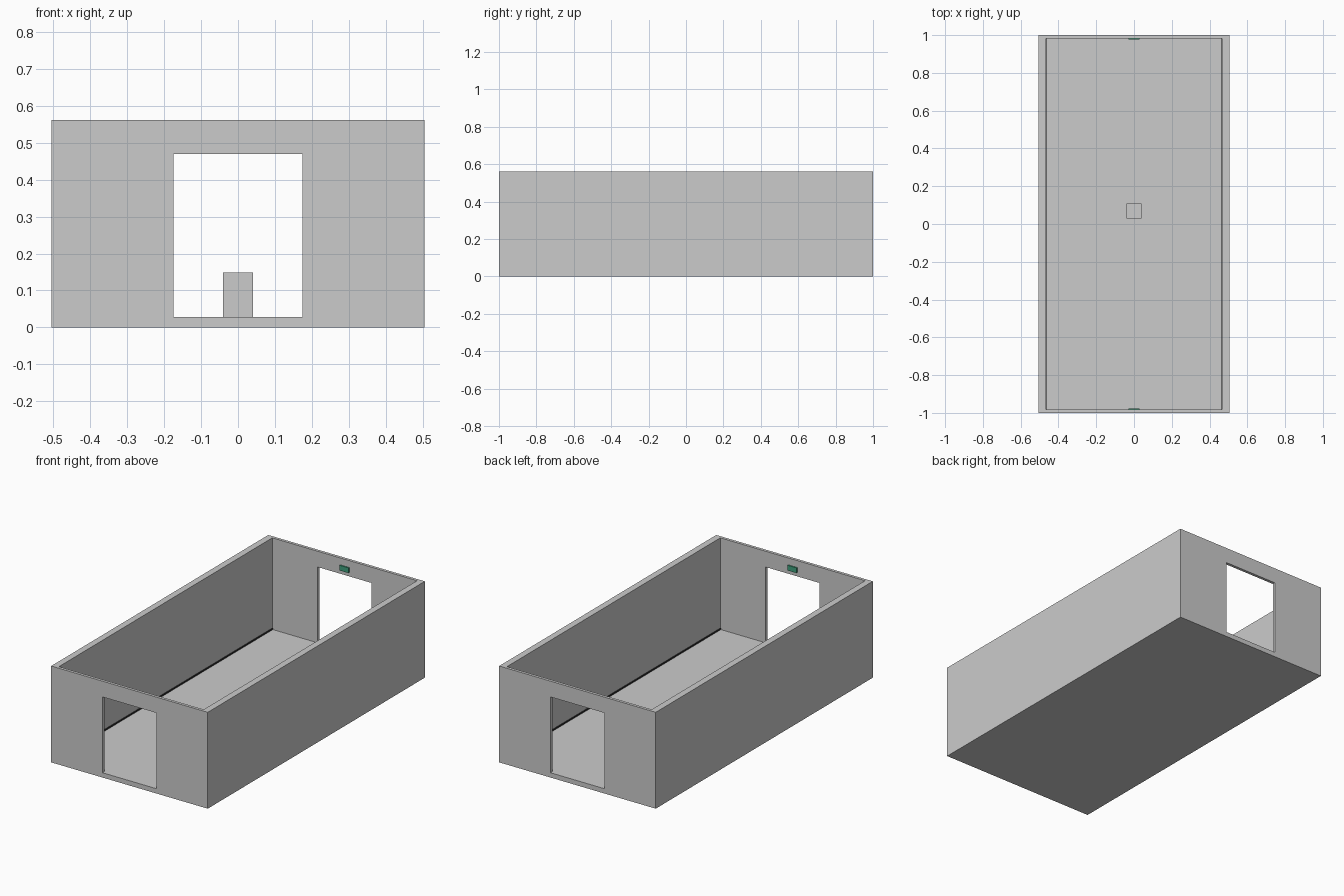
import bpy, bmesh

if "Cube" in bpy.data.objects:
    bpy.data.objects.remove(bpy.data.objects["Cube"])

W, L, H = 0.505, 1.0, 0.562        # half width, half length, height
IX, IY, FLOOR = 0.467, 0.983, 0.028  # inner half sizes, floor top
DOOR, DOOR_TOP = 0.174, 0.47


def material(name, color):
    m = bpy.data.materials.new(name)
    m.diffuse_color = color
    m.use_nodes = True
    m.node_tree.nodes["Principled BSDF"].inputs["Base Color"].default_value = m.diffuse_color
    return m


def box(name, lo, hi, mat=None):
    bm = bmesh.new()
    bmesh.ops.create_cube(bm, size=1)
    for v in bm.verts:
        v.co = [hi[i] if v.co[i] > 0 else lo[i] for i in range(3)]
    me = bpy.data.meshes.new(name)
    bm.to_mesh(me)
    bm.free()
    ob = bpy.data.objects.new(name, me)
    bpy.context.collection.objects.link(ob)
    if mat:
        me.materials.append(mat)
    return ob


def cut(target, cutter):
    mod = target.modifiers.new("cut", 'BOOLEAN')
    mod.operation = 'DIFFERENCE'
    mod.solver = 'EXACT'
    mod.object = cutter
    cutter.hide_render = True
    cutter.display_type = 'WIRE'
    bpy.context.view_layer.objects.active = target
    bpy.ops.object.modifier_apply(modifier=mod.name)
    bpy.data.objects.remove(cutter)


# open-topped room shell with a doorway through both end walls
room = box("room_shell", (-W, -L, 0), (W, L, H))
cut(room, box("interior_cutter", (-IX, -IY, FLOOR), (IX, IY, H + 0.1)))
cut(room, box("doorway_cutter", (-DOOR, -L - 0.1, FLOOR), (DOOR, L + 0.1, DOOR_TOP)))

green = material("sign_green", (0.05, 0.35, 0.2, 1))
dark = material("skirting_dark", (0.03, 0.03, 0.03, 1))

# thin skirting along the long walls
for name, s in (("left", -1), ("right", 1)):
    xs = sorted((s * IX, s * (IX - 0.004)))
    box(name + "_skirting", (xs[0], -IY, FLOOR), (xs[1], IY, FLOOR + 0.008), dark)

# green sign plate above each doorway, on the inside
for name, s in (("front", -1), ("back", 1)):
    ys = sorted((s * IY, s * (IY - 0.007)))
    box(name + "_door_sign", (-0.03, ys[0], 0.492), (0.03, ys[1], 0.522), green)

# pedestal in the middle of the floor
box("pedestal", (-0.04, 0.03, FLOOR), (0.04, 0.108, 0.148))
